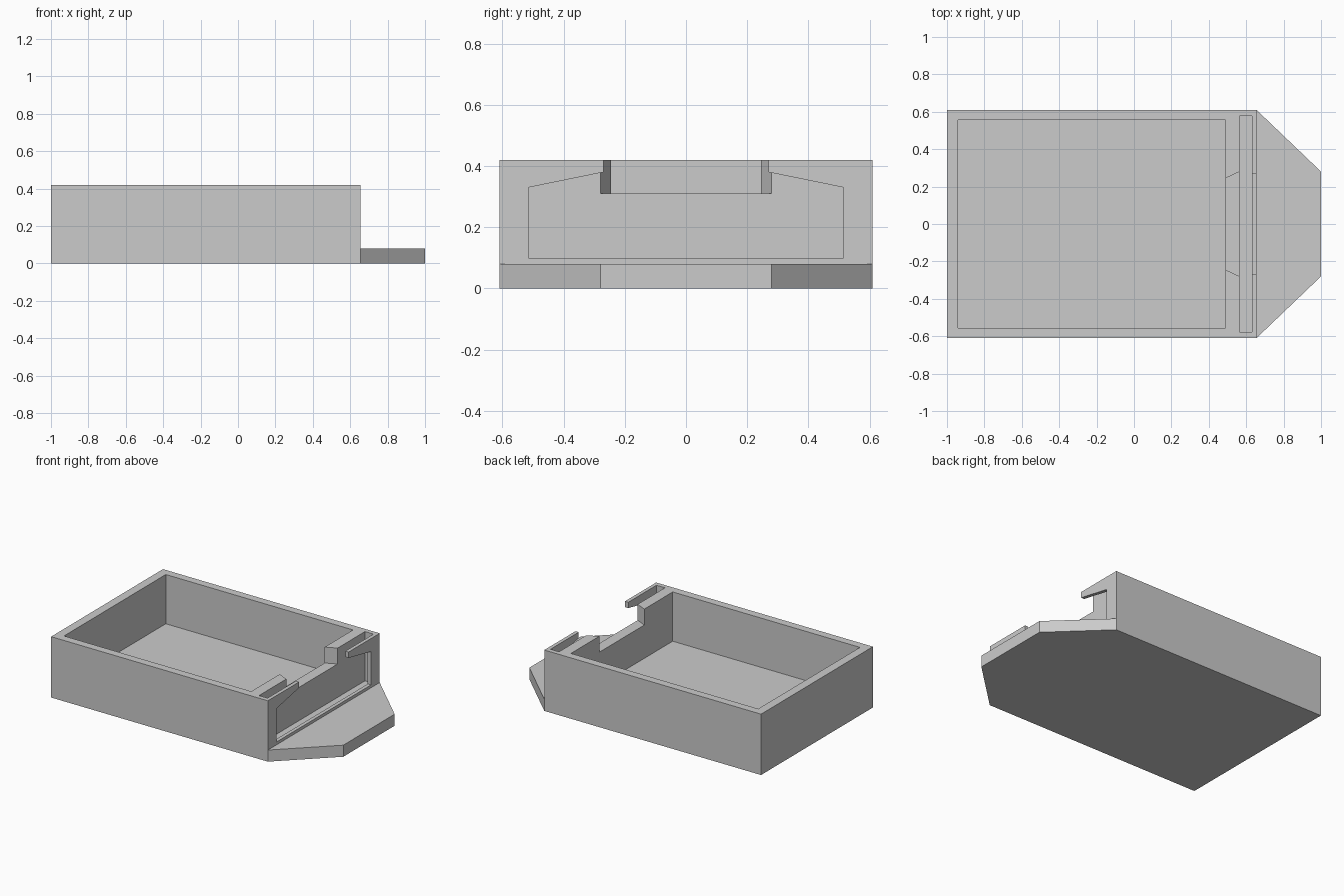
import bpy, bmesh
from mathutils import Vector

if "Cube" in bpy.data.objects:
    bpy.data.objects.remove(bpy.data.objects["Cube"])


def prism(name, profile, axis, lo, hi):
    """Extrude a flat profile: (x, y) points along z, or (y, z) points along x."""
    bm = bmesh.new()
    place = (lambda a, b: (a, b, lo)) if axis == 'Z' else (lambda a, b: (lo, a, b))
    face = bm.faces.new([bm.verts.new(place(a, b)) for a, b in profile])
    top = bmesh.ops.extrude_face_region(bm, geom=[face])
    step = Vector((0, 0, hi - lo) if axis == 'Z' else (hi - lo, 0, 0))
    bmesh.ops.translate(bm, vec=step,
                        verts=[v for v in top['geom'] if isinstance(v, bmesh.types.BMVert)])
    bmesh.ops.recalc_face_normals(bm, faces=bm.faces)
    mesh = bpy.data.meshes.new(name)
    bm.to_mesh(mesh)
    bm.free()
    obj = bpy.data.objects.new(name, mesh)
    bpy.context.collection.objects.link(obj)
    return obj


def mirrored(half):
    """Complete a (x, y) half outline across y = 0."""
    return half + [(x, -y) for x, y in reversed(half)]


def rect(x0, x1, y):
    return mirrored([(x0, y), (x1, y)])


def cut(target, cutter):
    mod = target.modifiers.new(cutter.name, 'BOOLEAN')
    mod.operation = 'DIFFERENCE'
    mod.solver = 'EXACT'
    mod.object = cutter
    cutter.hide_render = True
    bpy.context.view_layer.objects.active = target
    bpy.ops.object.modifier_apply(modifier=mod.name)
    bpy.data.objects.remove(cutter)


H, FLOOR, WALL = 0.42, 0.08, 0.655
OVER = 0.6  # cutters reach past the top

# Tray body including the tapered nose plate
tray = prism("tray", mirrored([(-1, 0.61), (WALL, 0.61), (1, 0.28)]), 'Z', 0, H)

# Lower the nose to a thin plate
cut(tray, prism("nose_cut", rect(WALL, 1.2, 0.8), 'Z', FLOOR, OVER))

# Main compartment
cut(tray, prism("compartment_cut", rect(-0.94, 0.49, 0.555), 'Z', FLOOR, OVER))

# Narrow slot for a sliding panel, open at the top
cut(tray, prism("slot_cut", rect(0.565, 0.63, 0.578), 'Z', FLOOR, OVER))

# Window in the outer lip, leaving two hooks at the top
right = [(0.515, 0.10), (0.515, 0.33), (0.27, 0.38), (0.27, OVER)]
window = right + [(-y, z) for y, z in reversed(right)]
cut(tray, prism("window_cut", window, 'X', 0.60, 0.70))

# Flared notch in the inner wall
notch = mirrored([(0.45, 0.245), (0.49, 0.245), (0.565, 0.28), (0.60, 0.28)])
cut(tray, prism("notch_cut", notch, 'Z', 0.31, OVER))
